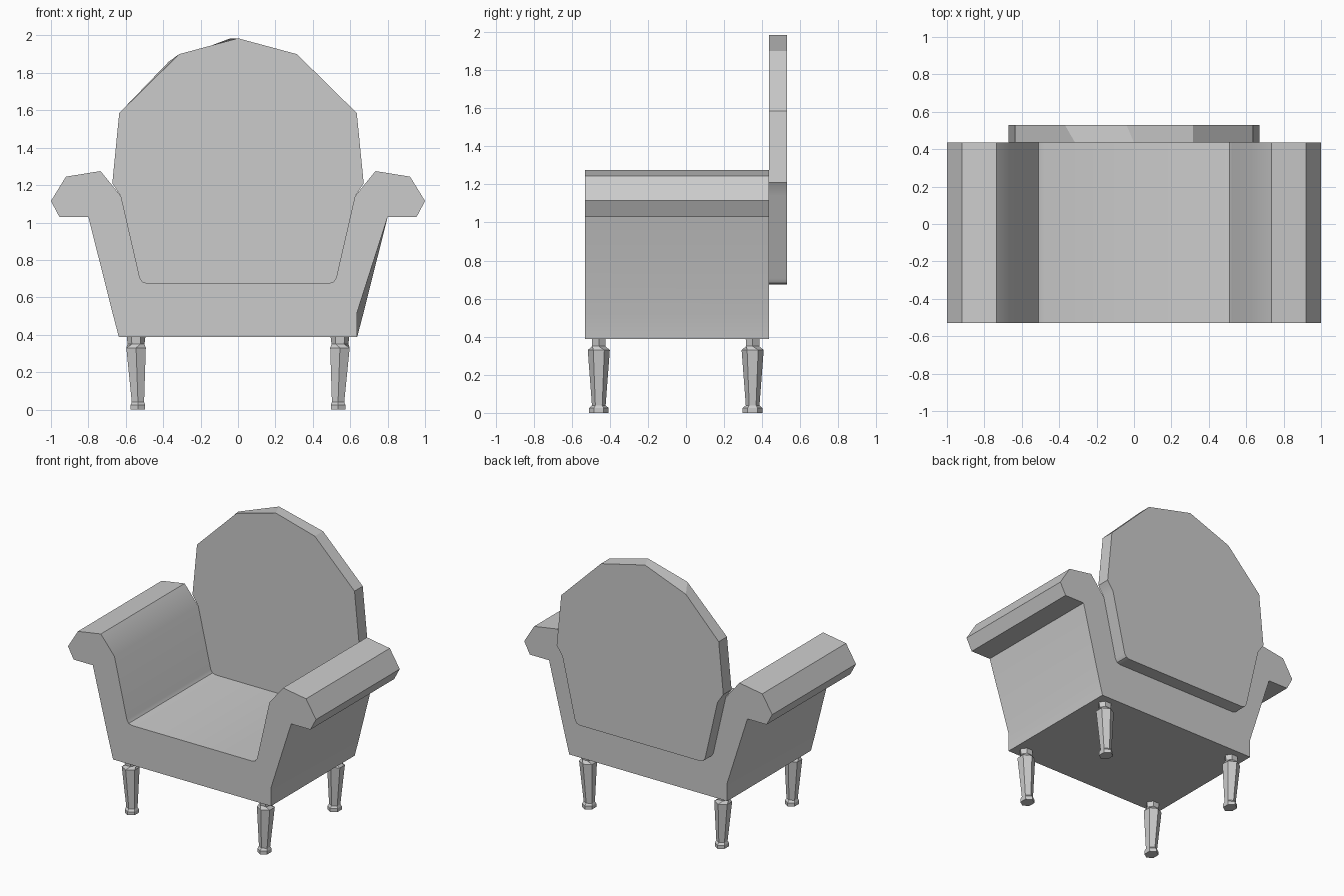
import bpy, bmesh, math

if "Cube" in bpy.data.objects:
    bpy.data.objects.remove(bpy.data.objects["Cube"])

grey = bpy.data.materials.new("plain_grey")
grey.use_nodes = True
colour = (0.6, 0.6, 0.6, 1)
grey.diffuse_color = colour
grey.node_tree.nodes["Principled BSDF"].inputs["Base Color"].default_value = colour


def loft(name, rings, smooth_angle):
    """Skin a stack of equally long closed rings and cap both ends."""
    bm = bmesh.new()
    loops = [[bm.verts.new(p) for p in ring] for ring in rings]
    for a, b in zip(loops, loops[1:]):
        for i in range(len(a)):
            j = (i + 1) % len(a)
            bm.faces.new((a[i], a[j], b[j], b[i]))
    bm.faces.new(loops[0])
    bm.faces.new(loops[-1])
    bmesh.ops.recalc_face_normals(bm, faces=bm.faces[:])
    mesh = bpy.data.meshes.new(name)
    bm.to_mesh(mesh)
    bm.free()
    mesh.materials.append(grey)
    obj = bpy.data.objects.new(name, mesh)
    bpy.context.collection.objects.link(obj)
    if smooth_angle:
        bpy.ops.object.select_all(action="DESELECT")
        obj.select_set(True)
        bpy.context.view_layer.objects.active = obj
        bpy.ops.object.shade_smooth_by_angle(angle=math.radians(smooth_angle))
    return obj


def at_depth(profile, y):
    return [(x, y, z) for x, z in profile]


def mirrored(profile):
    return [(-x, z) for x, z in reversed(profile)]


FRONT, JOINT, REAR = -0.53, 0.435, 0.53

# Inner curve shared by the seat opening and the back panel, from the seat up
inner = [(0.485, 0.675), (0.51, 0.683), (0.525, 0.705), (0.625, 1.14)]

# Seat and scrolled arms as one body; opposite corners have a kinked lower edge
arm = inner + [(0.735, 1.275), (0.92, 1.245), (1.0, 1.115), (0.955, 1.03), (0.8, 1.03)]
foot_edge = (0.637, 0.387)
kinked = arm + [(0.637, 0.52), foot_edge]
straight = arm + [(0.672, 0.52), foot_edge]
front_profile = kinked + mirrored(straight)
rear_profile = straight + mirrored(kinked)
loft("seat_and_arms", [at_depth(front_profile, FRONT), at_depth(rear_profile, JOINT)], 35)

# Rounded back panel, with a slightly shifted crown on the rear face
side = inner + [(0.672, 1.21), (0.635, 1.585), (0.315, 1.9)]
front_panel = side + [(0, 1.985)] + mirrored(side)
rear_panel = side + [(-0.04, 1.985), (-0.37, 1.86)] + mirrored(side)[1:]
loft("back_panel", [at_depth(front_panel, JOINT), at_depth(rear_panel, REAR)], 25)

# Tapered legs: height, sideways radius, depth radius, centre shift, twist
LEG_RINGS = [
    (0.39, 0.05, 0.042, 0.0, 0.0),
    (0.35, 0.045, 0.04, 0.0, 0.0),
    (0.33, 0.06, 0.058, 0.0, 0.5),
    (0.04, 0.038, 0.036, -0.01, 0.5),
    (0.025, 0.045, 0.052, -0.01, 0.5),
    (0.0, 0.045, 0.052, -0.01, 0.5),
]
SIDES = 6
for end, y in (("front", -0.458), ("rear", 0.35)):
    for hand, sign in (("right", -1), ("left", 1)):
        rings = []
        for z, rx, ry, shift, twist in LEG_RINGS:
            angles = [(i + twist) * math.tau / SIDES for i in range(SIDES)]
            rings.append([(sign * (0.545 + shift + rx * math.cos(a)), y + ry * math.sin(a), z)
                          for a in angles])
        loft(f"{end}_{hand}_leg", rings, 0)
